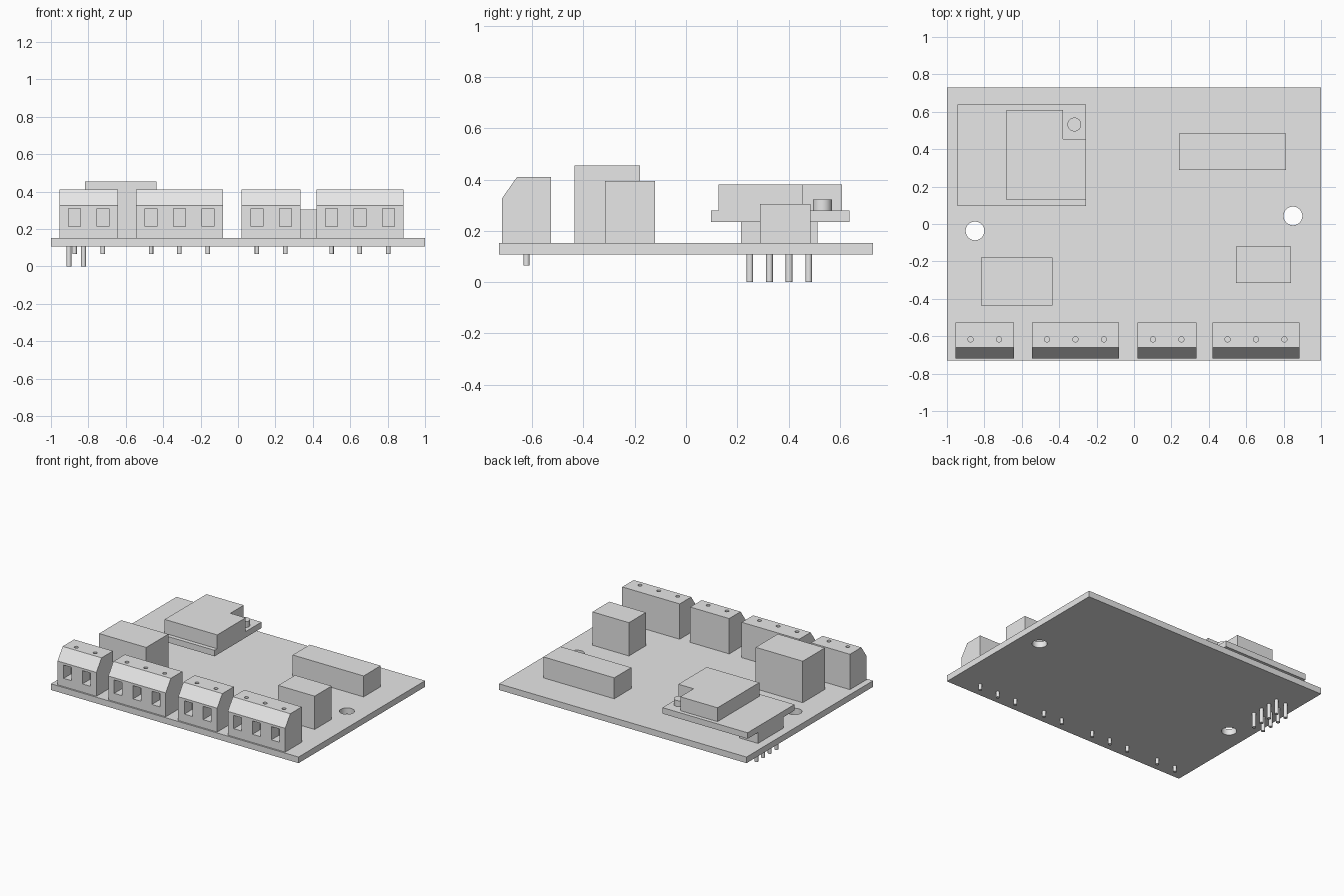
import bpy
import bmesh
import math
from mathutils import Matrix

cube = bpy.data.objects.get("Cube")
if cube:
    bpy.data.objects.remove(cube, do_unlink=True)

grey = bpy.data.materials.new("plain grey")
grey.use_nodes = True
grey.diffuse_color = (0.8, 0.8, 0.8, 1)
grey.node_tree.nodes["Principled BSDF"].inputs["Base Color"].default_value = (0.8, 0.8, 0.8, 1)

BOTTOM, TOP = 0.107, 0.152     # board faces


def add_box(bm, x0, x1, y0, y1, z0, z1):
    centre = Matrix.Translation(((x0 + x1) / 2, (y0 + y1) / 2, (z0 + z1) / 2))
    size = Matrix.Diagonal((x1 - x0, y1 - y0, z1 - z0, 1))
    bmesh.ops.create_cube(bm, size=1, matrix=centre @ size)


def add_cylinder(bm, x, y, z0, z1, r, sides=32):
    bmesh.ops.create_cone(bm, cap_ends=True, segments=sides, radius1=r, radius2=r,
                          depth=z1 - z0, matrix=Matrix.Translation((x, y, (z0 + z1) / 2)))


def add_prism(bm, points, direction):
    face = bm.faces.new([bm.verts.new(p) for p in points])
    ext = bmesh.ops.extrude_face_region(bm, geom=[face])
    verts = [g for g in ext["geom"] if isinstance(g, bmesh.types.BMVert)]
    bmesh.ops.translate(bm, vec=direction, verts=verts)


def finish(bm, name):
    bmesh.ops.recalc_face_normals(bm, faces=bm.faces)
    mesh = bpy.data.meshes.new(name)
    bm.to_mesh(mesh)
    bm.free()
    mesh.materials.append(grey)
    obj = bpy.data.objects.new(name, mesh)
    bpy.context.collection.objects.link(obj)
    return obj


def smooth(obj):
    bpy.ops.object.select_all(action="DESELECT")
    obj.select_set(True)
    bpy.context.view_layer.objects.active = obj
    bpy.ops.object.shade_smooth_by_angle(angle=math.radians(35))


def cut(obj, cutter_bm):
    cutter = finish(cutter_bm, obj.name + "_cutter")
    cutter.hide_render = True
    mod = obj.modifiers.new("cut", "BOOLEAN")
    mod.operation = "DIFFERENCE"
    mod.solver = "EXACT"
    mod.object = cutter
    bpy.ops.object.select_all(action="DESELECT")
    bpy.context.view_layer.objects.active = obj
    obj.select_set(True)
    bpy.ops.object.modifier_apply(modifier=mod.name)
    bpy.data.objects.remove(cutter, do_unlink=True)
    smooth(obj)


def box(name, *bounds):
    bm = bmesh.new()
    add_box(bm, *bounds)
    return finish(bm, name)


# Circuit board with two mounting holes
board = box("board", -1, 1, -0.73, 0.73, BOTTOM, TOP)
holes = bmesh.new()
for x, y in ((-0.85, -0.037), (0.85, 0.043)):
    add_cylinder(holes, x, y, 0.05, 0.2, 0.05, 48)
cut(board, holes)

# Screw terminals: bevelled body, wire openings, screw holes and pins
PITCH = 0.152
profile = ((-0.718, TOP), (-0.718, 0.326), (-0.659, 0.41), (-0.527, 0.41), (-0.527, TOP))
for i, (x0, x1, ways) in enumerate(((-0.955, -0.641, 2), (-0.545, -0.081, 3),
                                    (0.02, 0.335, 2), (0.42, 0.884, 3)), 1):
    body = bmesh.new()
    add_prism(body, [(x0, y, z) for y, z in profile], (x1 - x0, 0, 0))
    terminal = finish(body, f"screw_terminal_{i}")
    cutter, pins = bmesh.new(), bmesh.new()
    for k in range(ways):
        x = (x0 + x1) / 2 + (k - (ways - 1) / 2) * PITCH
        add_box(cutter, x - 0.032, x + 0.032, -0.8, -0.63, 0.212, 0.309)
        add_cylinder(cutter, x, -0.617, 0.36, 0.45, 0.014, 24)
        add_cylinder(pins, x, -0.622, 0.065, BOTTOM, 0.012, 24)
    cut(terminal, cutter)
    smooth(finish(pins, f"terminal_pins_{i}"))

# Plain component blocks
box("power_supply_block", -0.817, -0.437, -0.435, -0.18, TOP, 0.455)
box("relay_block", 0.545, 0.84, -0.315, -0.12, TOP, 0.395)
box("long_component_block", 0.24, 0.813, 0.288, 0.485, TOP, 0.305)

# Raised daughter board on its header socket
box("header_socket", -0.94, -0.79, 0.215, 0.512, TOP, 0.235)
box("daughter_board", -0.944, -0.257, 0.097, 0.638, 0.235, 0.279)

# Notched shield can and the round part in its notch
bm = bmesh.new()
outline = ((-0.681, 0.127), (-0.257, 0.127), (-0.257, 0.455),
           (-0.38, 0.455), (-0.38, 0.609), (-0.681, 0.609))
add_prism(bm, [(x, y, 0.279) for x, y in outline], (0, 0, 0.101))
finish(bm, "module_shield")
bm = bmesh.new()
add_cylinder(bm, -0.319, 0.532, 0.279, 0.322, 0.037)
smooth(finish(bm, "round_button"))

# Long header pins in two rows
bm = bmesh.new()
for x in (-0.904, -0.826):
    for k in range(4):
        add_cylinder(bm, x, 0.249 + k * 0.0765, 0, BOTTOM, 0.013, 24)
smooth(finish(bm, "header_pins"))
